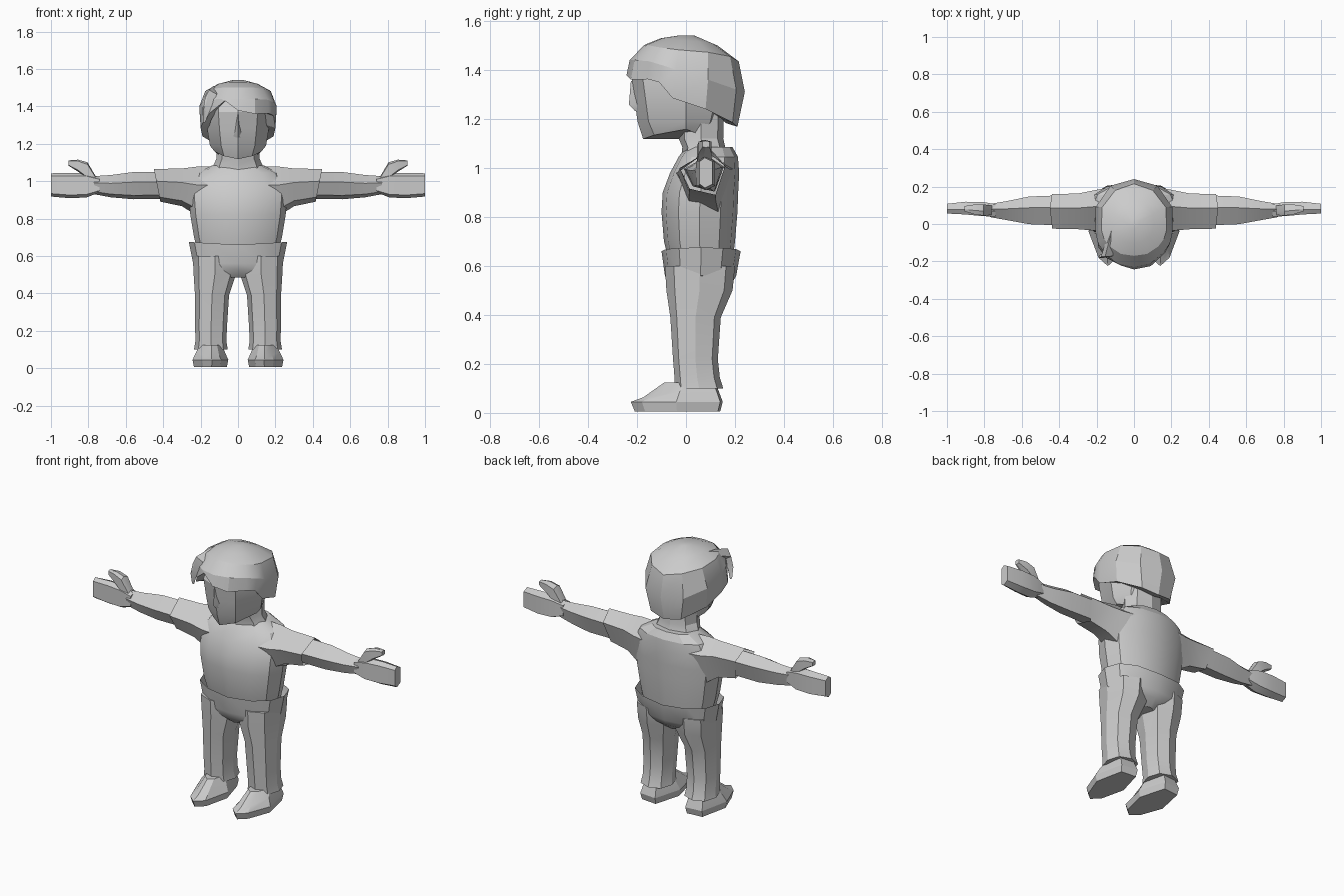
import bpy, bmesh, math
from mathutils import Vector


def loft(name, rings, start=True, end=True, mirror=False):
    """Skin a stack of equal-length point rings."""
    bm = bmesh.new()
    rows = [[bm.verts.new(p) for p in r] for r in rings]
    n = len(rows[0])
    for a, b in zip(rows, rows[1:]):
        for i in range(n):
            j = (i + 1) % n
            bm.faces.new((a[i], a[j], b[j], b[i]))
    if start:
        bm.faces.new(rows[0][::-1])
    if end:
        bm.faces.new(rows[-1])
    bmesh.ops.recalc_face_normals(bm, faces=bm.faces)
    me = bpy.data.meshes.new(name)
    bm.to_mesh(me)
    bm.free()
    ob = bpy.data.objects.new(name, me)
    bpy.context.collection.objects.link(ob)
    if mirror:
        ob.modifiers.new("Mirror", 'MIRROR')
    bpy.ops.object.select_all(action='DESELECT')
    ob.select_set(True)
    bpy.context.view_layer.objects.active = ob
    bpy.ops.object.shade_smooth_by_angle(angle=math.radians(25))
    return ob


def oval(z, rx, yf, yb, cx=0, n=12, power=0.85, lift=0):
    """Horizontal rounded ring from front y to back y; lift raises the sides."""
    pts = []
    for i in range(n):
        a = 2 * math.pi * i / n
        s, c = math.sin(a), math.cos(a)
        s = math.copysign(abs(s) ** power, s)
        c = math.copysign(abs(c) ** power, c)
        pts.append((cx + rx * s, (yf + yb) / 2 - (yb - yf) / 2 * c, z + lift * abs(s)))
    return pts


PENT = [(-.095, .02), (.015, .085), (.09, .03), (.05, -.09), (-.055, -.065)]
HEX = [(-1, -.75), (-1, .75), (-.2, 1), (1, .75), (1, -.75), (-.2, -1)]


def across(x, cy, cz, sy, sz, shape=PENT, slant=0):
    """Ring in the yz plane, used along the arms."""
    return [(x + slant * v * sz, cy + u * sy, cz + v * sz) for u, v in shape]


def mirrored(half):
    """Close a half outline running from front centre to back centre."""
    return half + [(-x, y, z) for x, y, z in half[-2:0:-1]]


# Shirt body, tucked into the trousers
loft("shirt_body", [
    oval(.62, .215, -.07, .19), oval(.70, .235, -.09, .20), oval(.82, .255, -.10, .21),
    oval(.90, .262, -.095, .213), oval(.98, .262, -.065, .217), oval(1.045, .22, -.03, .212),
    oval(1.085, .135, .0, .19)])

# Sleeves, open at the cuffs
loft("sleeve", [
    across(.13, .08, .95, 1.3, 1.5), across(.22, .075, .95, 1.15, 1.5),
    across(.30, .07, .97, 1.03, 1.15), across(.433, .07, .98, 1, 1, slant=.2)],
    end=False, mirror=True)

# Arms and hands
loft("arm", [
    across(.36, .075, .98, .88, .82), across(.56, .075, .978, .8, .83),
    across(.68, .073, .975, .55, .68), across(.77, .073, .98, .38, .55)], mirror=True)
loft("hand", [
    across(.74, .073, .98, .033, .04, HEX), across(.81, .08, .978, .038, .065, HEX),
    across(.90, .085, .977, .034, .068, HEX), across(1.0, .082, .98, .026, .062, HEX)],
    mirror=True)
loft("thumb", [
    across(.76, .073, .995, .025, .03, HEX), across(.805, .075, 1.055, .03, .046, HEX),
    across(.855, .078, 1.083, .026, .032, HEX), across(.907, .082, 1.097, .014, .014, HEX)],
    mirror=True)

# Trousers: hips with a flared waistband, then the legs
loft("trouser_hips", [
    oval(.66, .263, -.10, .223, lift=.015), oval(.56, .24, -.086, .205),
    oval(.525, .18, -.075, .185), oval(.485, .06, -.04, .14)], start=False)
loft("trouser_leg", [
    oval(.60, .118, -.086, .20, .124, 8), oval(.50, .113, -.08, .19, .124, 8),
    oval(.39, .091, -.064, .142, .139, 8), oval(.22, .085, -.053, .13, .144, 8),
    oval(.145, .083, -.047, .138, .145, 8), oval(.10, .09, -.045, .152, .145, 8)],
    mirror=True)

# Shoes: pointed toe, low vamp
sole = [(.14, -.225), (.19, -.18), (.243, -.04), (.205, .14),
        (.10, .15), (.052, -.02), (.09, -.18)]


def shoe_ring(z, k, cy, ky, slope=0):
    pts = []
    for x, y in sole:
        py = cy + (y - cy) * ky
        pts.append((.146 + (x - .146) * k, py, z + slope * py))
    return pts


loft("shoe", [
    shoe_ring(.006, .92, 0, .93), shoe_ring(.045, 1, 0, 1),
    shoe_ring(.09, .8, .03, .8, .15), shoe_ring(.125, .6, .05, .5)], mirror=True)

# Neck
loft("neck", [
    oval(1.03, .15, -.02, .18, n=8), oval(1.085, .132, -.015, .16, n=8),
    oval(1.12, .115, -.03, .152, n=8), oval(1.22, .115, -.03, .155, n=8)])


# Head, with a gently keeled face
def head_ring(z, w, front, back, lift=0):
    return mirrored([
        (0, front, z), (.6 * w, front + .045, z + .4 * lift), (w, .0, z + lift),
        (.7 * w, back - .05, z + .3 * lift), (0, back, z)])


loft("head", [
    head_ring(1.118, .125, -.175, .12, .04), head_ring(1.19, .15, -.198, .15),
    head_ring(1.28, .165, -.21, .17), head_ring(1.37, .175, -.222, .18),
    head_ring(1.44, .165, -.19, .17)])
loft("nose", [
    [(-.03, -.185, 1.238), (0, -.208, 1.232), (.03, -.185, 1.238), (0, -.17, 1.25)],
    [(-.022, -.19, 1.26), (0, -.233, 1.258), (.022, -.19, 1.26), (0, -.17, 1.26)],
    [(-.01, -.19, 1.36), (0, -.225, 1.355), (.01, -.19, 1.36), (0, -.17, 1.36)]])

# Hair: helmet-like shell with a ragged rim and a side parting
rim = mirrored([
    (0, -.243, 1.378), (.09, -.225, 1.36), (.165, -.155, 1.362), (.19, -.11, 1.35),
    (.20, -.055, 1.285), (.19, .08, 1.24), (.10, .19, 1.185), (0, .21, 1.168)])
brow = mirrored([
    (0, -.23, 1.44), (.09, -.21, 1.44), (.16, -.15, 1.435), (.193, -.10, 1.42),
    (.207, -.04, 1.40), (.205, .09, 1.36), (.125, .205, 1.32), (0, .24, 1.31)])
crown = mirrored([
    (0, -.17, 1.502), (.07, -.16, 1.502), (.13, -.12, 1.494), (.16, -.08, 1.488),
    (.175, -.03, 1.482), (.17, .09, 1.472), (.10, .18, 1.455), (0, .215, 1.435)])
rim[-1] = (-.07, -.222, 1.43)
rim[-2] = (-.15, -.18, 1.365)
rim[-3] = (-.19, -.125, 1.31)
under = [(x * .76, .01 + (y - .01) * .76, z + .015) for x, y, z in rim]
top = [(x * .6, .0 + y * .6, z * .45 + 1.53 * .55 + .012) for x, y, z in crown]
peak = [(x * .15, y * .15, 1.541) for x, y, z in crown]
loft("hair", [under, rim, brow, crown, top, peak], start=False)


# Swept lock beside the parting
def lock_ring(c, r):
    c = Vector(c)
    return [c + Vector(d) * r for d in ((-1, -.3, -.4), (-.3, -.3, 1), (1, -.2, .3), (.2, .3, -1))]


loft("hair_lock", [
    lock_ring((-.10, .05, 1.505), .008), lock_ring((-.125, -.08, 1.485), .024),
    lock_ring((-.145, -.165, 1.455), .032), lock_ring((-.165, -.175, 1.39), .022),
    lock_ring((-.18, -.165, 1.32), .008)])
